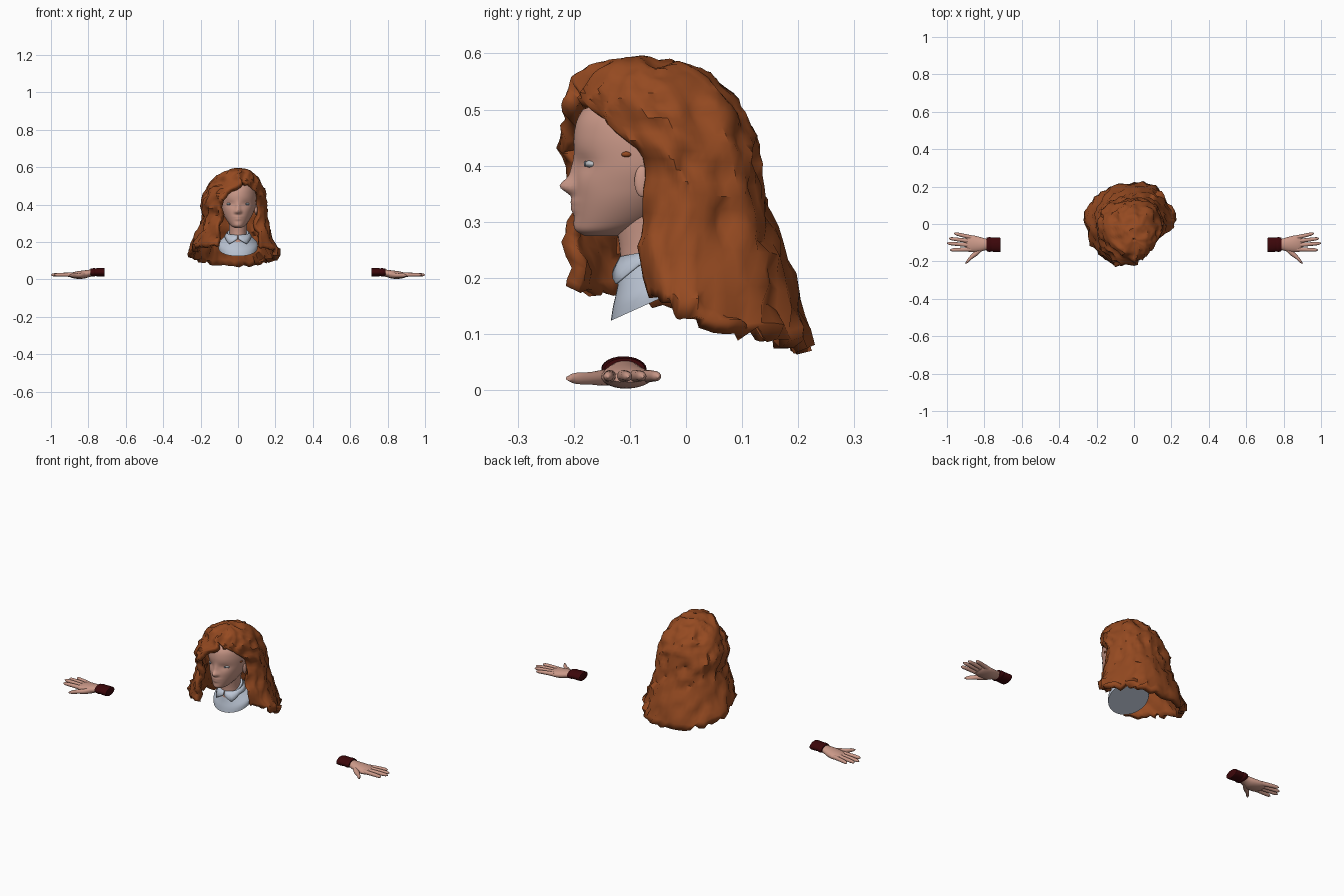
import bpy, bmesh
from math import sin, cos, pi, exp, radians
from mathutils import Vector, noise

cube = bpy.data.objects.get("Cube")
if cube:
    bpy.data.objects.remove(cube)


def material(name, *rgb):
    mat = bpy.data.materials.new(name)
    mat.use_nodes = True
    mat.diffuse_color = (*rgb, 1)
    mat.node_tree.nodes["Principled BSDF"].inputs["Base Color"].default_value = (*rgb, 1)
    return mat


HAIR = material("auburn hair", .3, .068, .015)
SKIN = material("skin", .6, .32, .25)
SHIRT = material("pale shirt", .5, .56, .66)
CUFF = material("maroon cuff", .045, .002, .003)
EYE = material("eye white", .5, .52, .55)
IRIS = material("grey iris", .16, .2, .25)


def smooth(obj, angle):
    bpy.ops.object.select_all(action='DESELECT')
    obj.select_set(True)
    bpy.context.view_layer.objects.active = obj
    bpy.ops.object.shade_smooth_by_angle(angle=radians(angle))


def grid(name, rings, mat, closed=True, angle=50, thickness=0):
    """Skin a list of equal rings; closed rings get end caps."""
    bm = bmesh.new()
    rows = [[bm.verts.new(p) for p in ring] for ring in rings]
    n = len(rows[0])
    for a, b in zip(rows, rows[1:]):
        for j in range(n if closed else n - 1):
            k = (j + 1) % n
            bm.faces.new((a[j], a[k], b[k], b[j]))
    if closed:
        bm.faces.new(rows[0])
        bm.faces.new(rows[-1])
        bmesh.ops.recalc_face_normals(bm, faces=bm.faces)
    else:
        bmesh.ops.remove_doubles(bm, verts=bm.verts, dist=.0015)
    mesh = bpy.data.meshes.new(name)
    bm.to_mesh(mesh)
    bm.free()
    mesh.materials.append(mat)
    obj = bpy.data.objects.new(name, mesh)
    bpy.context.collection.objects.link(obj)
    if thickness:
        mod = obj.modifiers.new("thickness", 'SOLIDIFY')
        mod.thickness, mod.offset = thickness, -1
    smooth(obj, angle)
    return obj


def spline(points, t):
    """Smooth interpolation through equal-length tuples, t from 0 to 1."""
    last = len(points) - 1
    i = min(int(t * last), last - 1)
    f = t * last - i
    p, q, r, s = (points[min(max(k, 0), last)] for k in range(i - 1, i + 3))
    return [b + .5 * f * (c - a + f * (2 * a - 5 * b + 4 * c - d + f * (3 * (b - c) + d - a)))
            for a, b, c, d in zip(p, q, r, s)]


def ellipse_rows(profile, rows, cols, tilt=0):
    """Horizontal rings from (z, half width, front y, back y) rows."""
    rings = []
    for i in range(rows):
        z, w, front, back = spline(profile, i / (rows - 1))
        mid, depth = (front + back) / 2, (back - front) / 2
        ring = []
        for j in range(cols):
            a = 2 * pi * j / cols
            y = mid - depth * cos(a)
            ring.append(Vector((w * sin(a), y, z + tilt * (y - mid))))
        rings.append(ring)
    return rings


def ball(name, place, size, mat):
    bpy.ops.mesh.primitive_uv_sphere_add(segments=20, ring_count=12, location=place)
    obj = bpy.context.object
    obj.name, obj.scale = name, size
    obj.data.materials.append(mat)
    smooth(obj, 60)


# Head: lofted skull with soft facial bumps (x, z, spread x, spread z, height)
HEAD = [(.275, .016, -.18, -.12), (.284, .034, -.194, -.09), (.3, .049, -.198, -.05),
        (.33, .069, -.2, 0), (.36, .084, -.199, .04), (.4, .097, -.197, .065),
        (.45, .101, -.2, .075), (.49, .094, -.19, .065), (.52, .07, -.16, .04),
        (.54, .02, -.1, -.03)]
BUMPS = [(0, .363, .014, .014, .023), (0, .388, .011, .024, .009), (.013, .36, .008, .008, .005),
         (.044, .404, .024, .016, -.006), (0, .335, .022, .007, .005),
         (0, .322, .018, .007, .005), (0, .292, .022, .014, .003), (.05, .365, .025, .025, .003)]
rings = ellipse_rows(HEAD, 64, 96)
for ring in rings:
    for p in ring:
        if p.y < -.08:
            p.y -= sum(h * exp(-((abs(p.x) - x) / sx) ** 2 - ((p.z - z) / sz) ** 2)
                       for x, z, sx, sz, h in BUMPS)
grid("head", rings, SKIN)
grid("neck", ellipse_rows([(.2, .05, -.12, 0), (.25, .046, -.118, -.01), (.32, .052, -.13, 0)],
                          8, 32), SKIN)
for side, label in ((1, "left"), (-1, "right")):
    ball(label + "_eye", (side * .044, -.166, .403), (.018, .014, .008), EYE)
    ball(label + "_iris", (side * .045, -.179, .403), (.005, .003, .005), IRIS)
    ball(label + "_ear", (side * .096, -.078, .372), (.008, .014, .028), SKIN)
ball("temple_wisp", (.094, -.106, .42), (.006, .009, .005), HAIR)

# Shirt: tilted bust with a folded, pointed collar
grid("shirt_bust", ellipse_rows([(.165, .104, -.134, .05), (.19, .105, -.13, .05),
                                 (.21, .085, -.124, .03), (.232, .062, -.119, .01),
                                 (.25, .056, -.116, 0)], 12, 40, .45), SHIRT, angle=35)
for side, label in ((1, "left"), (-1, "right")):
    collar = []
    for drop in (0, .5, 1):
        row = []
        for k in range(17):
            a = pi * k / 16
            spike = max(0, 1 - abs(k - 3) / 3)
            spread = .059 + drop * (.012 + .01 * spike)
            x = spread * sin(a) + .003
            y = -.057 - (spread + .002) * cos(a)
            row.append((side * x, y, .25 - .012 * cos(a) - drop * (.022 + .028 * spike)))
        collar.append(row)
    grid(label + "_collar", collar, SHIRT, closed=False, angle=25, thickness=-.004 * side)

# Hair rows: z, right edge x y, right width, back, left width, left edge x y
ROWS = [(.594, 0, -.085, -.005, -.075, .005, 0, -.085),
        (.582, 0, -.165, -.065, -.005, .06, 0, -.165),
        (.555, 0, -.2, -.11, .055, .094, 0, -.2),
        (.517, .02, -.217, -.146, .09, .122, .045, -.187),
        (.47, -.065, -.224, -.172, .114, .142, .088, -.138),
        (.41, -.1, -.22, -.196, .132, .152, .106, -.08),
        (.33, -.1, -.202, -.192, .15, .155, .108, -.076),
        (.24, -.105, -.216, -.224, .19, .176, .115, -.085),
        (.145, -.11, -.21, -.268, .226, .228, .116, -.065)]


def hair_point(u, v):
    z, rx, ry, wr, back, wl, lx, ly = spline(ROWS, v)
    mid = back - .13 if v > .4 else (ry + back) / 2 * (1 - v / .4) + (back - .13) * v / .4
    mid = min(mid, .02)
    bend = mid + .72 * (back - mid)
    path = [(rx, ry), (rx * .28 + wr * .72, ry * .62 + mid * .38), (wr, mid),
            (wr * .7, bend), (0, back), (wl * .7, bend), (wl, mid),
            (lx * .28 + wl * .72, ly * .62 + mid * .38), (lx, ly)]
    x, y = spline(path, u)
    z -= .31 * v ** 4 * max(y, -.12)
    # Broad creased waves that grow stronger and ragged toward the tips
    p = Vector((x, y, z))
    q = Vector((x * 19, y * 19, z * 16 + 3))
    puff = .008 - .038 * abs(noise.noise(q)) + .006 * noise.noise(q * 2)
    out = Vector((x, y + .05, max(0, z - .45)))
    p += out.normalized() * puff * min(1, .5 + v)
    p.z += .03 * v ** 8 * noise.noise(q * 2)
    return p


COLS, LINES = 60, 32
grid("hair", [[hair_point(j / COLS, i / LINES) for j in range(COLS + 1)]
              for i in range(LINES + 1)], HAIR, closed=False, angle=42, thickness=.028)


def tube(name, path, mat, cols=16, angle=60):
    """Limb through (x, y, z, half width, half height) stations."""
    rings = []
    steps = 4 * len(path)
    for i in range(steps + 1):
        x, y, z, w, h = spline(path, i / steps)
        rings.append([(x, y + w * cos(2 * pi * k / cols), z + h * sin(2 * pi * k / cols))
                      for k in range(cols)])
    return grid(name, rings, mat, angle=angle)


# Hands: palm, four fingers, thumb and a rolled cuff on each side
FINGERS = {"little": (-.073, -.05, .962), "ring": (-.093, -.077, .99),
           "middle": (-.114, -.103, 1), "index": (-.135, -.139, .983)}
for side, label in ((1, "left"), (-1, "right")):
    def part(name, path, mat, cols=16):
        tube(label + "_" + name, [(side * s[0], *s[1:]) for s in path], mat, cols)

    part("palm", [(.76, -.109, .036, .027, .018), (.79, -.109, .033, .03, .019),
                  (.825, -.109, .026, .04, .022), (.86, -.106, .023, .045, .02),
                  (.885, -.105, .022, .043, .015), (.9, -.105, .022, .032, .008)], SKIN, 24)
    for finger, (base, tip, end) in FINGERS.items():
        path = []
        for f, r in ((0, .012), (.35, .0108), (.65, .0098), (.9, .008), (1, .002)):
            path.append((.865 + f * (end - .865), base + f * (tip - base),
                         .024 + .004 * f * (1 - f), r, r))
        part(finger + "_finger", path, SKIN)
    part("thumb", [(.805, -.12, .026, .015, .016), (.835, -.148, .022, .018, .014),
                   (.865, -.172, .021, .014, .011), (.887, -.195, .021, .011, .01),
                   (.9, -.209, .021, .005, .004)], SKIN)
    part("cuff", [(.713, -.112, .038, .036, .019), (.718, -.112, .038, .039, .022),
                  (.75, -.111, .038, .038, .022), (.762, -.11, .038, .037, .021),
                  (.772, -.11, .037, .04, .023), (.788, -.109, .037, .036, .02)], CUFF, 24)
